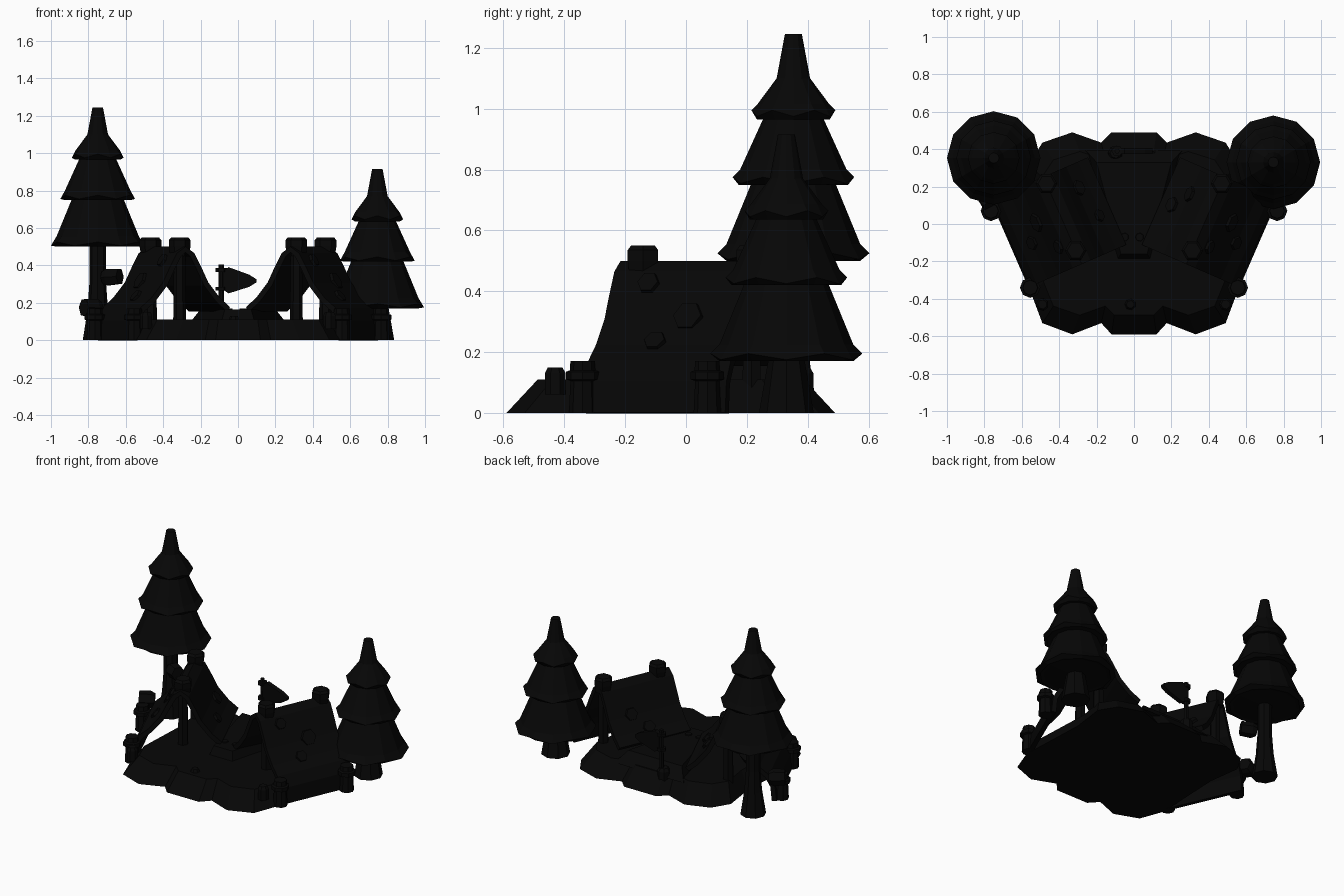
import bpy, bmesh, math
from mathutils import Vector

if "Cube" in bpy.data.objects:
    bpy.data.objects.remove(bpy.data.objects["Cube"])

mat = bpy.data.materials.new("near black")
mat.diffuse_color = (0.002, 0.002, 0.002, 1)
mat.use_nodes = True
mat.node_tree.nodes["Principled BSDF"].inputs["Base Color"].default_value = mat.diffuse_color


def finish(name, bm):
    bmesh.ops.recalc_face_normals(bm, faces=bm.faces)
    me = bpy.data.meshes.new(name)
    bm.to_mesh(me)
    bm.free()
    me.materials.append(mat)
    ob = bpy.data.objects.new(name, me)
    bpy.context.collection.objects.link(ob)
    return ob


def loft(name, rings):
    """Skin closed rings of points, capping both ends."""
    bm = bmesh.new()
    vr = [[bm.verts.new(p) for p in r] for r in rings]
    n = len(vr[0])
    for a, b in zip(vr, vr[1:]):
        for i in range(n):
            bm.faces.new((a[i], a[(i + 1) % n], b[(i + 1) % n], b[i]))
    bm.faces.new(vr[0][::-1])
    bm.faces.new(vr[-1])
    return finish(name, bm)


def turned(name, base, axis, prof, sides=8, ragged=0.0):
    """Revolve (height, radius) pairs along an axis; rims may be ragged."""
    q = Vector(axis).to_track_quat('Z', 'Y')
    rings = []
    for h, r, *rim in prof:
        ring = []
        for i in range(sides):
            a = 2 * math.pi * i / sides
            k = (ragged if i % 2 else -ragged) if rim else 0
            ring.append(Vector(base) + q @ Vector((r * math.cos(a), r * math.sin(a), h + k)))
        rings.append(ring)
    return loft(name, rings)


# Ground slab: chamfered outline with three lobes
half = [(0.12, -0.59), (0.175, -0.53), (0.33, -0.59), (0.49, -0.53), (0.55, -0.37),
        (0.53, 0.1), (0.56, 0.32), (0.49, 0.435), (0.33, 0.49), (0.175, 0.435), (0.12, 0.49)]
outline = half + [(-x, y) for x, y in half[::-1]]
loft("ground", [[(x, y, 0) for x, y in outline],
                [(x * 0.88, -0.05 + (y + 0.05) * 0.81, 0.11) for x, y in outline]])

# Raised path between the tents
path = [(-0.07, -0.16), (0.07, -0.16), (0.2, 0.33), (-0.2, 0.33)]
loft("raised_path", [[(x * 1.3, y * 1.2, 0.09) for x, y in path],
                     [(x, y, 0.165) for x, y in path]])

# Trees
crown = [(0.5, 0.03), (0.505, 0.2), (0.5, 0.22), (0.515, 0.25, 1), (0.555, 0.22), (0.75, 0.14),
         (0.75, 0.18), (0.765, 0.2, 1), (0.80, 0.175), (0.965, 0.1), (0.965, 0.12),
         (0.985, 0.138, 1), (1.015, 0.118), (1.10, 0.055), (1.245, 0.028)]
trunk = [(0, 0.08), (0.05, 0.072), (0.16, 0.055), (0.3, 0.045), (0.55, 0.045)]
for name, x, y, drop in (("tall", -0.75, 0.353, 0), ("short", 0.745, 0.33, 0.33)):
    turned(name + "_tree_crown", (x, y, -drop), (0, 0, 1), crown, 12, 0.01)
    tp = trunk if drop == 0 else [(0, 0.09), (0.07, 0.078), (0.2, 0.055)]
    turned(name + "_tree_trunk", (x, y, 0), (0, 0, 1), tp, 8)

# Stumpy branches by the tall tree
turned("upper_branch", (-0.72, 0.31, 0.335), (0.85, -0.45, 0.05), [(0, 0.035), (0.03, 0.05), (0.1, 0.045)], 6)
turned("lower_branch", (-0.74, 0.17, 0.17), (-0.8, -0.5, 0.05), [(0, 0.04), (0.03, 0.055), (0.1, 0.05)], 6)

# Tents: concave canvas section swept along a turned axis, down to the ground outside
sec = [(0, 0.485), (0.04, 0.455), (0.08, 0.38), (0.12, 0.3), (0.19, 0.215), (0.25, 0.165), (0.285, 0.1), (0.295, 0.0)]
full = [(-u, z) for u, z in sec[5:0:-1]] + sec
LEN = 0.51
# patches: side of the ridge, position on the section, distance along, radius
outer = [(1, 1.5, 0.134, 0.04), (1, 2.9, 0.3, 0.055), (1, 3.9, 0.21, 0.04)]
inner = {1: [(-1, 3.9, 0.26, 0.045), (-1, 2.9, 0.35, 0.045)],
         -1: [(-1, 3.2, 0.38, 0.045), (-1, 3.8, 0.2, 0.035)]}
for s, tag in ((-1, "left"), (1, "right")):
    def P(u, t, z):
        return Vector((s * (0.28 + 0.4 * t + 0.917 * u), -0.215 + 0.917 * t - 0.4 * u, z))

    bm = bmesh.new()
    rows = [[bm.verts.new(P(u, t, z)) for u, z in full] for t in (0, LEN)]
    for i in range(len(full) - 1):
        bm.faces.new((rows[0][i], rows[0][i + 1], rows[1][i + 1], rows[1][i]))
    canvas = finish(tag + "_tent_canvas", bm)
    mod = canvas.modifiers.new("thickness", 'SOLIDIFY')
    mod.thickness = 0.03
    mod.offset = 0

    # ridge poles with caps
    for k, t in enumerate((0.08, 0.47)):
        p = P(0, t, 0)
        turned(f"{tag}_tent_pole_{k}", (p.x, p.y, 0.05), (0, 0, 1), [(0, 0.035), (0.44, 0.03)], 6)
        turned(f"{tag}_pole_cap_{k}", (p.x, p.y, 0.45), (0, 0, 1),
               [(0, 0.05), (0.05, 0.058), (0.085, 0.058), (0.1, 0.045)], 6)

    # outer corner stakes with collars
    for k, (x, y) in enumerate(((0.555, -0.34), (0.765, 0.07))):
        turned(f"{tag}_stake_{k}", (s * x, y, 0), (0, 0, 1),
               [(0, 0.045), (0.105, 0.04), (0.11, 0.055), (0.135, 0.055), (0.14, 0.042), (0.17, 0.04)], 8)

    # hexagonal patches on the canvas
    for k, (side, f, t, r) in enumerate(outer + inner[s]):
        i = int(f)
        (u0, z0), (u1, z1) = sec[i], sec[i + 1]
        c = P(side * (u0 + (u1 - u0) * (f - i)), t, z0 + (z1 - z0) * (f - i))
        along = P(side * u1, t, z1) - P(side * u0, t, z0)
        n = along.cross(P(0, 1, 0) - P(0, 0, 0)).normalized()
        n = n if n.z > 0 else -n
        turned(f"{tag}_patch_{k}", c, n, [(0, r), (0.03, r * 0.9)], 6)

# Pennant on its pole at the back
turned("flag_pole", (-0.09, 0.39, 0.05), (0, 0, 1), [(0, 0.016), (0.355, 0.014)], 6)
for z in (0.265, 0.365):
    turned("flag_tie", (-0.09, 0.39, z), (0, 0, 1), [(0, 0.03), (0.02, 0.03)], 6)
flag = [(-0.08, 0.27), (-0.05, 0.25), (0.06, 0.285), (0.1, 0.31), (0.1, 0.325), (0.06, 0.35),
        (-0.05, 0.39), (-0.08, 0.37)]
loft("pennant", [[(x, y, z) for x, z in flag] for y in (0.375, 0.405)])

# Pebbles and low stumps
for x, y, r, h in ((-0.02, -0.43, 0.03, 0.13), (-0.49, -0.43, 0.035, 0.15), (0.49, -0.43, 0.035, 0.15),
                   (-0.05, -0.07, 0.03, 0.17), (0.03, -0.07, 0.03, 0.17), (-0.1, 0.38, 0.04, 0.15)):
    turned("pebble", (x, y, 0.06), (0, 0, 1), [(0, r), (h - 0.08, r), (h - 0.06, r * 0.7)], 7)
